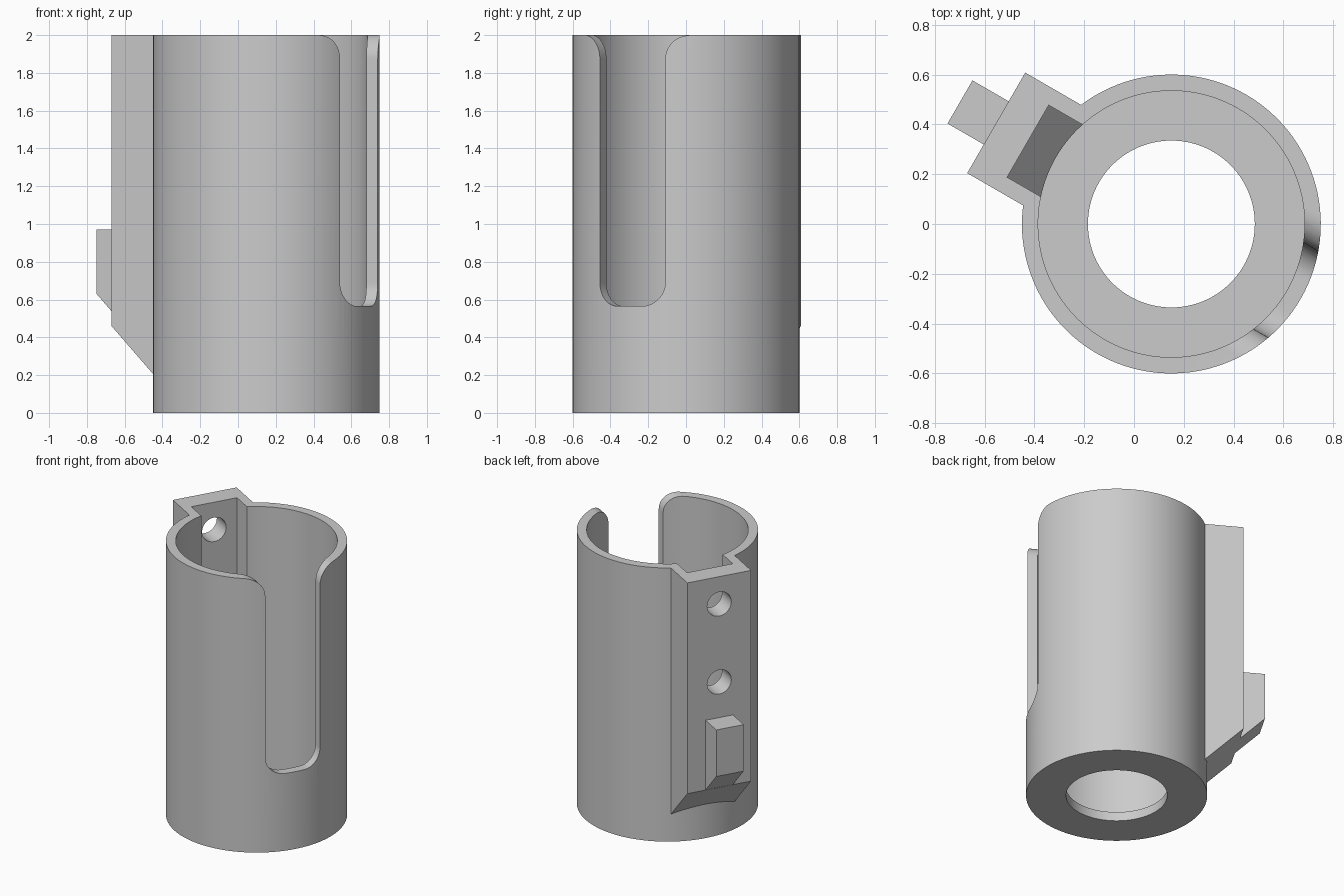
import bpy, bmesh, math
from mathutils import Matrix, Vector

if "Cube" in bpy.data.objects:
    bpy.data.objects.remove(bpy.data.objects["Cube"], do_unlink=True)

grey = bpy.data.materials.new("plain grey")
grey.use_nodes = True
colour = (0.6, 0.6, 0.6, 1)
grey.diffuse_color = colour
grey.node_tree.nodes["Principled BSDF"].inputs["Base Color"].default_value = colour

HEIGHT, RADIUS, INNER, WALL = 2.0, 0.6, 0.535, 0.066
# Local frame: +x points out through the bracket, -x through the slot
FRAME = Matrix.Translation((0.15, 0, 0)) @ Matrix.Rotation(math.radians(150), 4, "Z")


def prism(name, profile, axis, start, end):
    """Extrude a closed profile along one local axis."""
    def place(a, b, d):
        return {"x": (d, a, b), "y": (a, d, b), "z": (a, b, d)}[axis]
    bm = bmesh.new()
    base = bm.faces.new([bm.verts.new(place(a, b, start)) for a, b in profile])
    side = bmesh.ops.extrude_face_region(bm, geom=[base])["geom"]
    shift = Vector(place(0, 0, end - start))
    bmesh.ops.translate(bm, vec=shift, verts=[v for v in side if isinstance(v, bmesh.types.BMVert)])
    bmesh.ops.recalc_face_normals(bm, faces=bm.faces)
    bm.transform(FRAME)
    mesh = bpy.data.meshes.new(name)
    bm.to_mesh(mesh)
    bm.free()
    mesh.materials.append(grey)
    obj = bpy.data.objects.new(name, mesh)
    bpy.context.collection.objects.link(obj)
    return obj


def arc(ca, cb, r, first, last, steps=12):
    angles = [math.radians(first + (last - first) * i / steps) for i in range(steps + 1)]
    return [(ca + r * math.cos(t), cb + r * math.sin(t)) for t in angles]


def circle(r, cb=0, steps=128):
    return arc(0, cb, r, 0, 360, steps)[:-1]


def combine(target, tool, operation):
    mod = target.modifiers.new(tool.name, "BOOLEAN")
    mod.object, mod.operation, mod.solver = tool, operation, "EXACT"
    bpy.context.view_layer.objects.active = target
    bpy.ops.object.modifier_apply(modifier=mod.name)
    bpy.data.objects.remove(tool, do_unlink=True)


# Round body with the bracket and its hook
holder = prism("cup_holder", circle(RADIUS), "z", 0, HEIGHT)
BACK, DROP = 0.812, 0.352
bracket = [(0.45, 0.45 - DROP), (BACK, BACK - DROP), (BACK, HEIGHT), (0.45, HEIGHT)]
combine(holder, prism("bracket", bracket, "y", -0.233, 0.233), "UNION")
hook = [(0.78, 0.47), (BACK, 0.461), (0.98, 0.63), (0.98, 0.97), (0.78, 0.97)]
combine(holder, prism("hook", hook, "y", -0.1, 0.1), "UNION")

# Bore, floor opening and bracket pocket
combine(holder, prism("bore", circle(INNER), "z", WALL, 2.2), "DIFFERENCE")
combine(holder, prism("floor_hole", circle(0.335), "z", -0.2, 0.3), "DIFFERENCE")
lift = WALL * math.sqrt(2) - DROP
pocket = [(0.42, 0.42 + lift), (0.665, 0.665 + lift), (0.665, 2.2), (0.42, 2.2)]
combine(holder, prism("pocket", pocket, "y", -0.167, 0.167), "DIFFERENCE")

# Screw holes through the bracket
for z in (1.8, 1.23):
    combine(holder, prism("screw_hole", circle(0.088, z, 48), "x", 0.55, 1.1), "DIFFERENCE")

# Slot with rounded bottom corners and flared mouth
HALF, FILLET, BOTTOM = 0.2, 0.125, 0.565
right = arc(HALF - FILLET, BOTTOM + FILLET, FILLET, -90, 0)
right += arc(HALF + FILLET, HEIGHT - FILLET, FILLET, 180, 90)
right.append((HALF + FILLET, 2.2))
left = [(-a, b) for a, b in reversed(right)]
combine(holder, prism("slot", right + left, "x", -1, -0.2), "DIFFERENCE")

# Smooth round walls, crisp edges
bpy.ops.object.select_all(action="DESELECT")
holder.select_set(True)
bpy.context.view_layer.objects.active = holder
bpy.ops.object.shade_smooth_by_angle(angle=math.radians(25))
